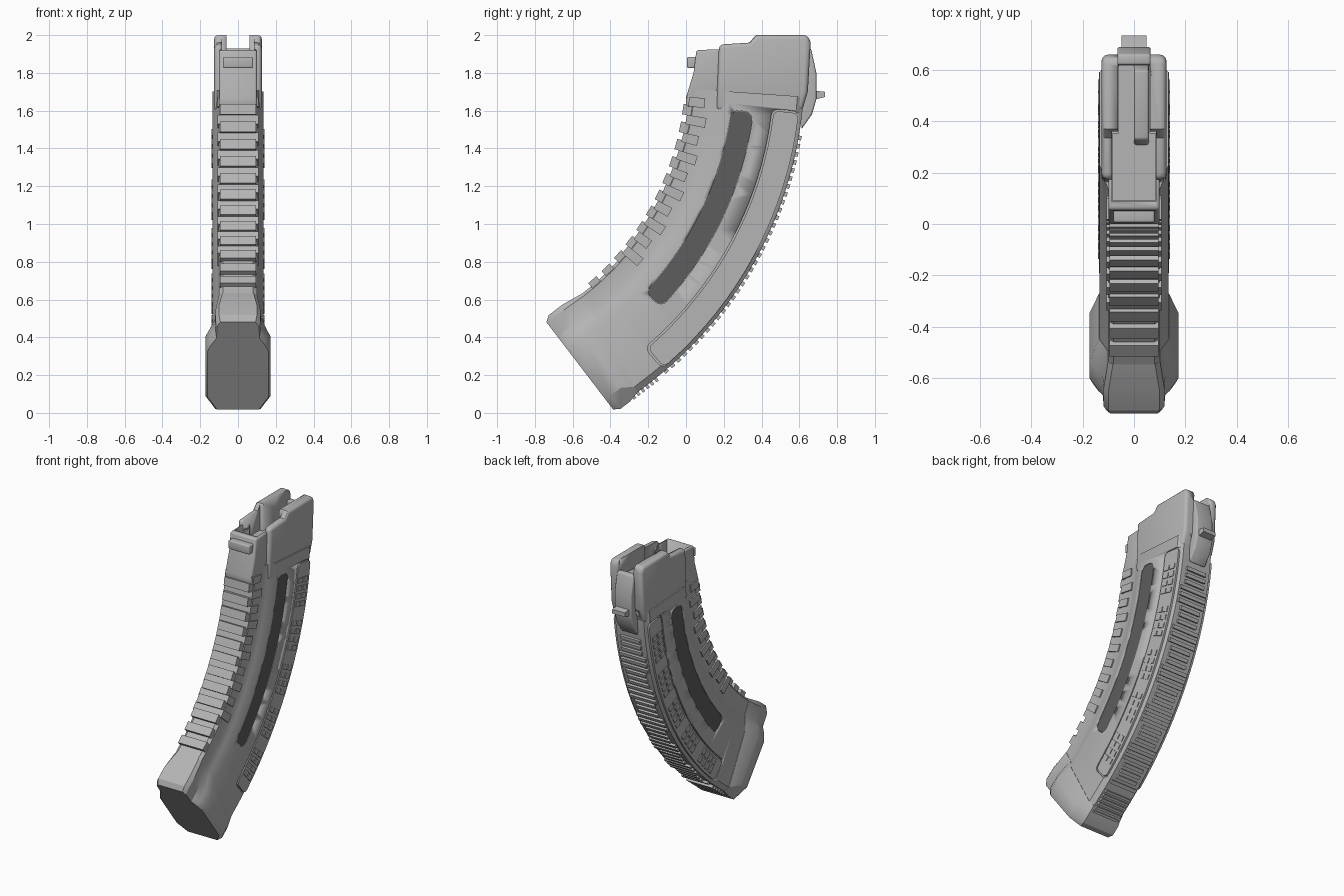
import bpy, bmesh
from math import radians, cos, sin, degrees, pi
from mathutils import Vector

if "Cube" in bpy.data.objects:
    bpy.data.objects.remove(bpy.data.objects["Cube"], do_unlink=True)

CY, CZ = -1.465, 1.82          # centre of the magazine's curve
END = -52.6                    # angle where the curve becomes straight


def material(name, v):
    m = bpy.data.materials.new(name)
    m.use_nodes = True
    m.diffuse_color = (v, v, v, 1)
    m.node_tree.nodes["Principled BSDF"].inputs["Base Color"].default_value = (v, v, v, 1)
    return m


GREY = material("polymer grey", 0.46)
DARK = material("window dark grey", 0.11)


def polar(r, a, x=0):
    return Vector((x, CY + r * cos(radians(a)), CZ + r * sin(radians(a))))


def straight(u, v, x=0):
    c, s = cos(radians(END)), sin(radians(END))
    return Vector((x, CY + u * c + v * s, CZ + u * s - v * c))


def finish(name, bm, mat=GREY, bevel=0):
    bmesh.ops.recalc_face_normals(bm, faces=bm.faces)
    me = bpy.data.meshes.new(name)
    bm.to_mesh(me)
    bm.free()
    me.materials.append(mat)
    ob = bpy.data.objects.new(name, me)
    bpy.context.collection.objects.link(ob)
    bpy.ops.object.select_all(action='DESELECT')
    ob.select_set(True)
    bpy.context.view_layer.objects.active = ob
    if bevel:
        mod = ob.modifiers.new("soft edges", 'BEVEL')
        mod.width, mod.segments = bevel, 3
        mod.limit_method, mod.angle_limit = 'ANGLE', radians(60)
        bpy.ops.object.modifier_apply(modifier=mod.name)
    bpy.ops.object.shade_smooth_by_angle(angle=radians(30))
    return ob


def loft(name, rings, mat=GREY):
    bm = bmesh.new()
    loops = [[bm.verts.new(p) for p in ring] for ring in rings]
    n = len(loops[0])
    for a, b in zip(loops, loops[1:]):
        for i in range(n):
            bm.faces.new((a[i], a[(i + 1) % n], b[(i + 1) % n], b[i]))
    bm.faces.new(loops[0])
    bm.faces.new(loops[-1])
    return finish(name, bm, mat)


def prism(name, pts, x0, x1, mat=GREY, bevel=0):
    """Extrude a list of side-profile vectors across x."""
    bm = bmesh.new()
    rings = [[bm.verts.new((x, p.y, p.z)) for p in pts] for x in (x0, x1)]
    n = len(pts)
    for i in range(n):
        j = (i + 1) % n
        bm.faces.new((rings[0][i], rings[0][j], rings[1][j], rings[1][i]))
    bm.faces.new(rings[0])
    bm.faces.new(rings[1])
    return finish(name, bm, mat, bevel)


def yz(*pts):
    return [Vector((0, y, z)) for y, z in pts]


def box(name, x0, x1, y0, y1, z0, z1, bevel=0):
    return prism(name, yz((y0, z0), (y1, z0), (y1, z1), (y0, z1)), x0, x1, GREY, bevel)


def wedge(bm, a, da, r0, r1, x0, x1, place=polar):
    """Small block in curve coordinates, added to bm."""
    for v in bmesh.ops.create_cube(bm, size=1)["verts"]:
        x, y, z = v.co
        v.co = place(r0 + (r1 - r0) * (y + .5), a + da * z, x0 + (x1 - x0) * (x + .5))


def strip(r0, r1, a0, a1, rad):
    """Curved rounded rectangle outline."""
    k = degrees(1 / ((r0 + r1) / 2))
    pts = []
    for r, a, sr, sa, start in ((r1, a1, -1, -1, 0), (r0, a1, 1, -1, 90),
                                (r0, a0, 1, 1, 180), (r1, a0, -1, 1, 270)):
        for i in range(5):
            t = radians(start + i * 22.5)
            pts.append((r + sr * rad + rad * cos(t), a + (sa * rad + rad * sin(t)) * k))
    out = []
    for (ra, aa), (rb, ab) in zip(pts, pts[1:] + pts[:1]):
        n = 16 if abs(aa - ab) > 10 else 1
        out += [polar(ra + (rb - ra) * i / n, aa + (ab - aa) * i / n) for i in range(n)]
    return out


def cut(ob, cutter):
    cutter.hide_render = True
    bpy.context.view_layer.objects.active = ob
    mod = ob.modifiers.new("cut", 'BOOLEAN')
    mod.operation, mod.solver, mod.object = 'DIFFERENCE', 'EXACT', cutter
    bpy.ops.object.modifier_apply(modifier=mod.name)
    bpy.data.objects.remove(cutter, do_unlink=True)


def both(half):
    return half + [(-h[0],) + tuple(h[1:]) for h in reversed(half)]


# Curved body
W = 0.135
section = [(.08, 1.5), (.1, 1.515), (.1, 1.6), (.113, 1.64), (W, 1.70), (W, 2.06), (.11, 2.093)]
rings = [[polar(r, -4 + (END + 4) * i / 24, x) for x, r in both(section)] for i in range(25)]
rings.append([straight(r, .15, x) for x, r in both(section)])
body = loft("body", rings)

# Grooved side panels and dark windows
for s, side in ((1, "left"), (-1, "right")):
    cut(body, prism("pocket", strip(1.932, 2.078, -49.8, -6.2, .035), s * (W - .01), s * .2))
    cut(body, prism("pocket", strip(1.718, 1.836, -43.4, -7.2, .045), s * (W - .01), s * .2))
    prism(side + "_panel", strip(1.942, 2.075, -49.5, -6.5, .03), s * .11, s * (W + .001))
    prism(side + "_window", strip(1.719, 1.835, -43.35, -7.25, .045), s * .11, s * (W - .003), DARK)
    bm = bmesh.new()
    for g in range(5):
        for row in range(4):
            for col in range(2):
                r = 1.955 + col * .055
                wedge(bm, -9.8 - g * 8.1 - row * 1.5, .95, r, r + .045, s * .12, s * (W + .006))
    finish(side + "_grip_tiles", bm)

# Front ribs, and the bars that wrap round the front corners
bm = bmesh.new()
for k in range(12):
    wedge(bm, -8.3 - k * 3.7, 2.2, 1.464 + k * .0012, 1.52, -.095, .095)
finish("front_ribs", bm)
bm = bmesh.new()
for k in range(10):
    wedge(bm, -6.6 - k * 3.7, 1.9, 1.49, 1.595 if k % 2 else 1.575, -.108, .108)
finish("front_side_bars", bm)

# Back teeth in alternating wide and narrow groups, then coarse teeth near the base
bm = bmesh.new()
for k in range(34):
    w = .1 if k // 3 % 2 else .075
    wedge(bm, -10 - k * 1.2, .65, 2.07, 2.108, -w, w)
for k in range(6):
    wedge(bm, -.04 + k * .03, .016, 2.07, 2.112, -.1, .1, place=straight)
finish("back_teeth", bm)

# Flared base and floor plate
collar = [(x + .002, u, .15 * (u - 1.5) - .01) for x, u in section]
plan = [(.1, 1.483), (.118, 1.51), (.123, 1.6), (.15, 1.64), (.173, 1.69), (.173, 2.02), (.12, 2.108)]
stations = [collar]
for v, k, lean in ((.115, 1, .04), (.205, 1, 0), (.237, .93, 0)):
    stations.append([(x * k, 1.8 + (u - 1.8) * k, v + lean * (u - 1.5)) for x, u in plan])
base = loft("base", [[straight(u, v, x) for x, u, v in both(st)] for st in stations])
bm = bmesh.new()
wedge(bm, .26, .08, 1.54, 2.04, -.09, .09, place=straight)
cut(base, finish("recess", bm))
bm = bmesh.new()
wedge(bm, .215, .03, 1.86, 2.0, -.052, .052, place=straight)
button = finish("base_button", bm, GREY, .008)
bm = bmesh.new()
wedge(bm, .23, .02, 1.885, 1.975, -.034, .034, place=straight)
cut(button, finish("button_recess", bm))

# Upper housing with feed lips
rear = prism("feed_lips", yz((.16, 1.6), (.175, 1.95), (.335, 1.96), (.37, 2), (.645, 2),
                             (.66, 1.96), (.645, 1.7), (.615, 1.6)), -.126, .126, GREY, .022)
front = prism("upper_front", yz((.0, 1.62), (.0, 1.67), (.04, 1.8), (.055, 1.92), (.165, 1.925),
                                (.25, 1.9), (.25, 1.62)), -.1, .1, GREY, .012)
for part in (rear, front):
    cut(part, box("slot", -.062, .062, .2, .635, 1.65, 2.2))
    cut(part, box("wide_slot", -.085, .085, .088, .36, 1.65, 2.2))
    cut(part, box("back_gap", -.062, .062, .5, .9, 1.92, 2.2))
box("front_tab", -.08, .08, .006, .07, 1.825, 1.885, .008)

# Follower inside the opening
box("follower_front", -.083, .083, .09, .355, 1.6, 1.82)
box("follower_rear", -.06, .06, .3, .632, 1.6, 1.82)
prism("follower_ridge", yz((.3, 1.8), (.33, 1.87), (.6, 1.9), (.63, 1.8)), 0, .058, GREY, .01)

# Rear locking lug
prism("lug_spine", yz((.62, 1.93), (.662, 1.93), (.69, 1.8), (.69, 1.66), (.667, 1.58), (.61, 1.5)),
      -.065, .065, GREY, .01)
prism("lug_hook", yz((.66, 1.72), (.69, 1.705), (.735, 1.7), (.735, 1.672), (.685, 1.66), (.66, 1.62)),
      -.048, .048)
